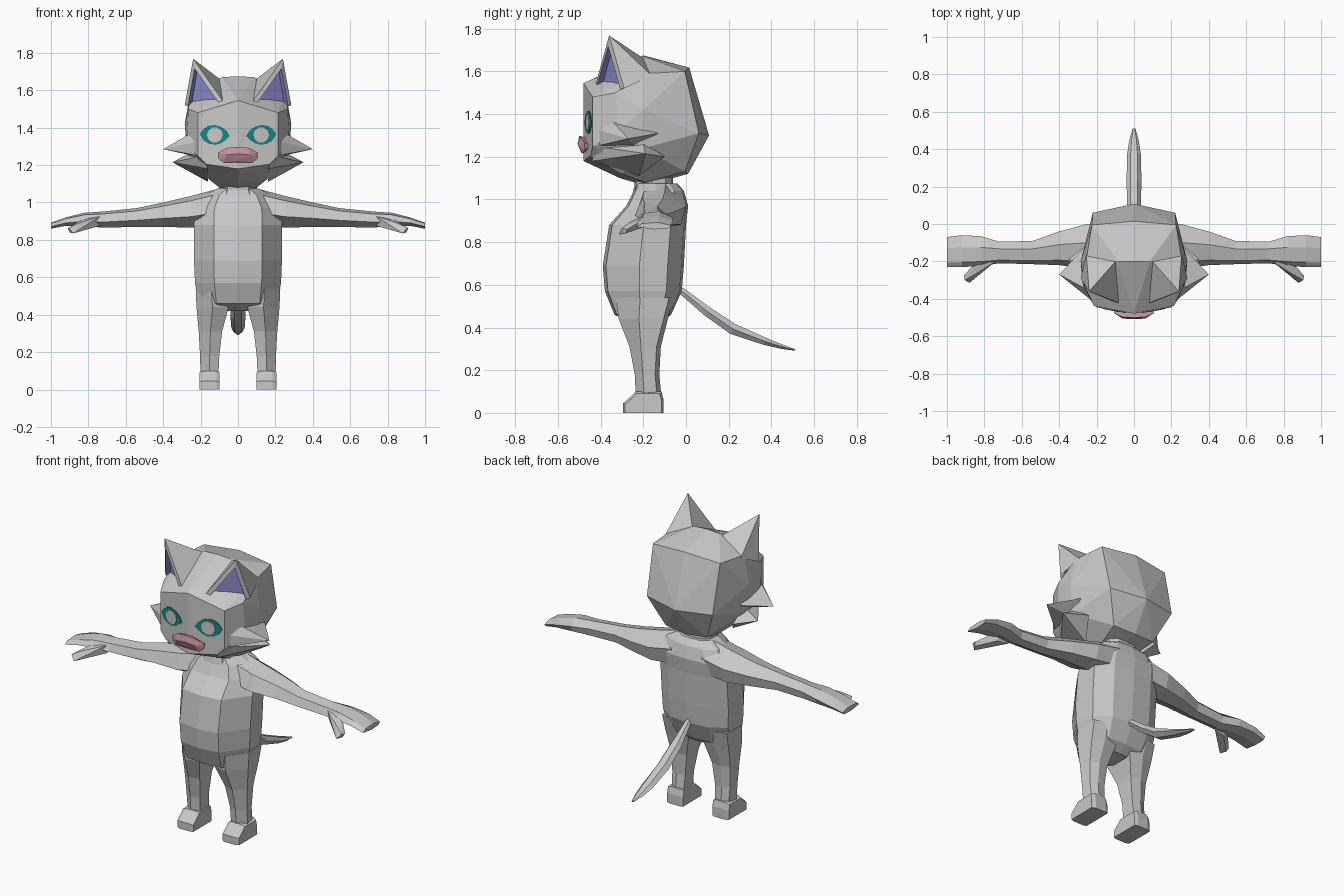
import bpy, bmesh, math
from mathutils import Vector


def material(name, rgb):
    m = bpy.data.materials.new(name)
    m.diffuse_color = (*rgb, 1)
    return m


GREY = material("grey_fur", (0.58, 0.58, 0.58))
PURPLE = material("inner_ear_purple", (0.26, 0.26, 0.62))
TEAL = material("eye_teal", (0.01, 0.24, 0.23))
PINK = material("nose_pink", (0.58, 0.30, 0.36))


def finish(bm, name, *mats):
    bmesh.ops.recalc_face_normals(bm, faces=bm.faces)
    me = bpy.data.meshes.new(name)
    bm.to_mesh(me)
    bm.free()
    for m in mats:
        me.materials.append(m)
    ob = bpy.data.objects.new(name, me)
    bpy.context.collection.objects.link(ob)
    return ob


def loft(name, rings, mat=GREY):
    """Skin a list of equal-length rings and cap both ends."""
    bm = bmesh.new()
    rows = [[bm.verts.new(p) for p in r] for r in rings]
    n = len(rows[0])
    for a, b in zip(rows, rows[1:]):
        for i in range(n):
            j = (i + 1) % n
            bm.faces.new((a[i], a[j], b[j], b[i]))
    bm.faces.new(rows[0])
    bm.faces.new(rows[-1])
    return finish(bm, name, mat)


def hull(name, pts, mat=GREY, both=False):
    """Faceted convex solid; both=True adds the points mirrored in x."""
    bm = bmesh.new()
    for x, y, z in pts:
        bm.verts.new((x, y, z))
        if both and x:
            bm.verts.new((-x, y, z))
    bmesh.ops.convex_hull(bm, input=bm.verts)
    bmesh.ops.delete(bm, geom=[v for v in bm.verts if not v.link_faces], context='VERTS')
    bmesh.ops.dissolve_limit(bm, angle_limit=0.05, verts=bm.verts, edges=bm.edges)
    return finish(bm, name, mat)


def flip(pts, s):
    return [(s * x, y, z) for x, y, z in pts]


# torso: half width, front y, back y, z
def torso_ring(w, f, b, z):
    d = b - f
    half = [(0.55 * w, f + 0.04 * d), (w, f + 0.45 * d), (0.95 * w, f + 0.8 * d), (0.55 * w, b - 0.03 * d)]
    return ([(0, f, z)] + [(x, y, z) for x, y in half] + [(0, b, z)]
            + [(-x, y, z) for x, y in reversed(half)])


loft("torso", [torso_ring(*r) for r in [
    (0.12, -0.25, -0.12, 0.42), (0.21, -0.335, -0.07, 0.46), (0.23, -0.38, -0.02, 0.57),
    (0.235, -0.39, -0.01, 0.69), (0.235, -0.36, 0.0, 0.88), (0.23, -0.28, 0.01, 0.97),
    (0.18, -0.245, -0.01, 1.04), (0.11, -0.23, -0.04, 1.075)]])
loft("neck", [torso_ring(*r) for r in [
    (0.12, -0.25, -0.05, 1.03), (0.10, -0.24, -0.06, 1.07), (0.11, -0.25, -0.06, 1.14)]])


# six-sided ring around the arm axis
def arm_ring(x, y0, y1, z0, z1):
    ym, h = (y0 + y1) / 2, z1 - z0
    return [(x, y0, z0 + 0.35 * h), (x, y0 + 0.3 * (ym - y0), z1 - 0.15 * h), (x, ym + 0.02, z1),
            (x, y1, z0 + 0.6 * h), (x, y1 - 0.2 * (y1 - ym), z0 + 0.1 * h), (x, ym, z0)]


ARM = [(0.10, -0.23, 0.0, 0.88, 1.075), (0.25, -0.24, 0.0, 0.865, 1.035),
       (0.40, -0.22, -0.04, 0.87, 1.0), (0.54, -0.215, -0.09, 0.87, 0.97),
       (0.72, -0.21, -0.095, 0.865, 0.952), (0.82, -0.225, -0.065, 0.875, 0.945),
       (0.92, -0.23, -0.06, 0.875, 0.92), (1.0, -0.23, -0.07, 0.86, 0.892)]


# leg ring: inner x, outer x, front y, back y, z
def leg_ring(a, b, f, k, z):
    m = (f + k) / 2
    return [(a, f + 0.02, z), ((a + b) / 2, f, z), (b, m - 0.02, z),
            (b - 0.01, k - 0.02, z), ((a + b) / 2, k, z), (a, k - 0.01, z)]


LEG = [(0.105, 0.2, -0.235, -0.115, 0.07), (0.10, 0.203, -0.24, -0.125, 0.18),
       (0.085, 0.21, -0.265, -0.118, 0.31), (0.05, 0.222, -0.315, -0.085, 0.44),
       (0.06, 0.226, -0.33, -0.06, 0.54)]

# foot side profile (y, z)
FOOT = [(-0.295, 0), (-0.295, 0.045), (-0.255, 0.08), (-0.235, 0.1), (-0.115, 0.1), (-0.105, 0.06), (-0.105, 0)]

# face plane, slightly wedge-shaped
def face_y(x):
    return -0.48 + 0.2 * abs(x)


def plate(name, outline, lift, mat):
    """Thin plate lying on the face."""
    loft(name, [[(x, face_y(x) - l, z) for x, z in outline] for l in (lift - 0.004, lift)], mat)


for s, side in ((1, "left"), (-1, "right")):
    loft(side + "_arm", [flip(arm_ring(*r), s) for r in ARM])
    # thumb
    hull(side + "_thumb", flip([
        (0.74, -0.20, 0.925), (0.74, -0.19, 0.875), (0.82, -0.18, 0.92), (0.81, -0.20, 0.87),
        (0.85, -0.27, 0.89), (0.82, -0.26, 0.86), (0.905, -0.30, 0.865), (0.90, -0.285, 0.84),
        (0.88, -0.315, 0.835), (0.91, -0.275, 0.86)], s))
    loft(side + "_leg", [flip(leg_ring(*r), s) for r in LEG])
    loft(side + "_foot", [flip([(x, -0.2 + (y + 0.2) * k, z * (0.9 if z and k < 1 else 1)) for y, z in FOOT], s)
                          for x, k in ((0.098, 0.93), (0.115, 1), (0.185, 1), (0.207, 0.9))])

    # cheek tufts
    hull(side + "_upper_cheek_tuft", flip([
        (0.40, -0.27, 1.285), (0.20, -0.43, 1.33), (0.21, -0.42, 1.25), (0.27, -0.34, 1.36),
        (0.27, -0.13, 1.31), (0.24, -0.24, 1.25)], s))
    hull(side + "_lower_cheek_tuft", flip([
        (0.35, -0.19, 1.215), (0.19, -0.43, 1.25), (0.16, -0.44, 1.18), (0.25, -0.2, 1.27),
        (0.24, -0.1, 1.2), (0.16, -0.22, 1.11)], s))

    # ear shell with a recessed coloured front
    bm = bmesh.new()
    A, B, T, C, D = [bm.verts.new(p) for p in flip([
        (0.075, -0.425, 1.535), (0.285, -0.29, 1.52), (0.24, -0.36, 1.768),
        (0.09, -0.19, 1.655), (0.255, -0.16, 1.58)], s)]
    L = bm.verts.new((s * 0.175, -0.40, 1.49))
    front = bm.faces.new((A, L, B, T))
    for f in ((T, B, D), (T, D, C), (T, C, A)):
        bm.faces.new(f)
    bmesh.ops.recalc_face_normals(bm, faces=bm.faces)
    if front.normal.y > 0:
        bmesh.ops.reverse_faces(bm, faces=bm.faces)
    bmesh.ops.inset_region(bm, faces=[front], thickness=0.024, use_even_offset=True)
    inner = bmesh.ops.inset_region(bm, faces=[front], thickness=0.006, depth=-0.025)["faces"]
    for f in [front] + inner:
        f.material_index = 1
    finish(bm, side + "_ear", GREY, PURPLE)

    # almond eye with a pale centre
    almond = [(0.043, 1.355), (0.065, 1.335), (0.09, 1.317), (0.12, 1.308), (0.155, 1.314), (0.183, 1.33),
              (0.205, 1.365), (0.185, 1.392), (0.16, 1.41), (0.125, 1.415), (0.09, 1.405), (0.062, 1.385)]
    plate(side + "_eye", [(s * x, z) for x, z in almond], 0.005, TEAL)
    disc = [(s * (0.124 + 0.042 * math.cos(a)), 1.361 + 0.041 * math.sin(a))
            for a in (math.tau * i / 10 for i in range(10))]
    plate(side + "_eye_centre", disc, 0.008, GREY)

# head
hull("head", [
    (0, -0.2, 1.675), (0.085, -0.2, 1.67), (0, 0.015, 1.618), (0.225, -0.005, 1.6),
    (0, 0.108, 1.30), (0.22, 0.06, 1.31), (0, 0.01, 1.12), (0.14, -0.005, 1.13),
    (0, -0.19, 1.065), (0.1, -0.19, 1.08), (0, -0.31, 1.1), (0.15, -0.3, 1.12),
    (0, -0.48, 1.18), (0.17, -0.446, 1.205), (0.215, -0.437, 1.25), (0.215, -0.437, 1.48),
    (0, -0.48, 1.545), (0.265, -0.33, 1.5), (0.285, -0.2, 1.42), (0.255, -0.19, 1.59),
    (0.27, -0.2, 1.24), (0.275, -0.32, 1.32)], both=True)

# nose
hull("nose", [
    (0, -0.5, 1.297), (0.06, -0.497, 1.292), (0.108, -0.475, 1.265), (0.105, -0.475, 1.235),
    (0.08, -0.485, 1.215), (0, -0.492, 1.222), (0.06, -0.506, 1.255), (0, -0.508, 1.26),
    (0.09, -0.44, 1.25), (0, -0.46, 1.29), (0, -0.46, 1.23)], PINK, both=True)

# tail: y, z, half width, half thickness
TAIL = [(-0.06, 0.60, 0.015, 0.015), (0.0, 0.555, 0.022, 0.02), (0.1, 0.475, 0.036, 0.026),
        (0.22, 0.393, 0.04, 0.03), (0.37, 0.335, 0.037, 0.02), (0.45, 0.31, 0.025, 0.012), (0.51, 0.295, 0.008, 0.004)]
rings = []
for i, (y, z, w, t) in enumerate(TAIL):
    p, q = TAIL[max(i - 1, 0)], TAIL[min(i + 1, len(TAIL) - 1)]
    d = Vector((0, q[0] - p[0], q[1] - p[1])).normalized()
    up = Vector((0, -d.z, d.y))
    rings.append([Vector((w * math.cos(a), y, z)) + up * t * math.sin(a)
                  for a in (math.tau * k / 6 for k in range(6))])
loft("tail", rings)
